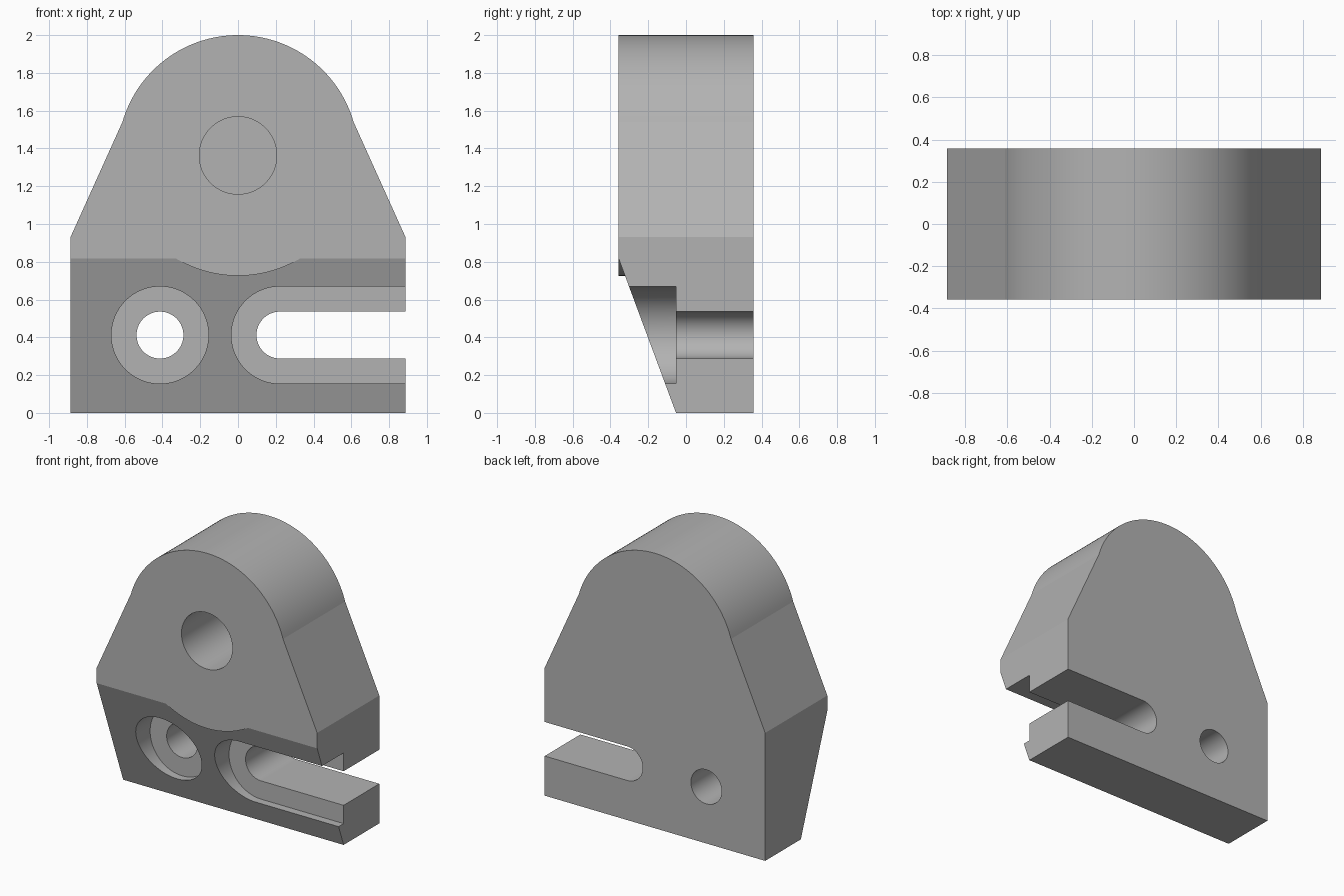
import bpy, bmesh
from math import radians, sin, cos, pi, asin
from mathutils import Vector

if "Cube" in bpy.data.objects:
    bpy.data.objects.remove(bpy.data.objects["Cube"], do_unlink=True)

HALF_W, HALF_D = 0.887, 0.357      # half width and half depth of the block
EYE_Z, EYE_R = 1.363, 0.637        # rounded top around the blind bore
LEDGE_Y = -0.053                   # counterbore floor and foot of the slope
BOLT_Z = 0.412


def arc(cx, cz, r, start, end, steps=64):
    """Points on an arc in the x-z plane, angles in degrees."""
    angles = [radians(start + (end - start) * i / steps) for i in range(steps + 1)]
    return [(cx + r * cos(a), cz + r * sin(a)) for a in angles]


def prism(name, points, low, high, along_x=False):
    """Extrude a profile: (x, z) along y, or (y, z) along x."""
    bm = bmesh.new()
    place = (lambda p: (low, p[0], p[1])) if along_x else (lambda p: (p[0], low, p[1]))
    face = bm.faces.new([bm.verts.new(place(p)) for p in points])
    new = bmesh.ops.extrude_face_region(bm, geom=[face])["geom"]
    shift = Vector((high - low, 0, 0) if along_x else (0, high - low, 0))
    bmesh.ops.translate(bm, vec=shift, verts=[v for v in new if isinstance(v, bmesh.types.BMVert)])
    bmesh.ops.recalc_face_normals(bm, faces=bm.faces)
    mesh = bpy.data.meshes.new(name)
    bm.to_mesh(mesh)
    bm.free()
    obj = bpy.data.objects.new(name, mesh)
    bpy.context.collection.objects.link(obj)
    return obj


def cylinder(name, cx, cz, r, low, high):
    return prism(name, arc(cx, cz, r, 0, 360, 128)[:-1], low, high)


def slot(name, cx, cz, r, low, high):
    """Round-ended slot open towards +x."""
    return prism(name, arc(cx, cz, r, 90, 270) + [(1.2, cz - r), (1.2, cz + r)], low, high)


def cut(target, cutter):
    mod = target.modifiers.new("cut", "BOOLEAN")
    mod.operation, mod.solver, mod.object = "DIFFERENCE", "EXACT", cutter
    bpy.context.view_layer.objects.active = target
    bpy.ops.object.modifier_apply(modifier=mod.name)
    bpy.data.objects.remove(cutter, do_unlink=True)


# Block with sloped shoulders and a round top
tip = math_angle = asin((1.54 - EYE_Z) / EYE_R) * 180 / pi
outline = [(-HALF_W, 0), (HALF_W, 0), (HALF_W, 0.93)]
outline += arc(0, EYE_Z, EYE_R, tip, 180 - tip) + [(-HALF_W, 0.93)]
body = prism("mounting_block", outline, -HALF_D, HALF_D)

# Sloped lower front, sparing the round boss
slope = (LEDGE_Y + HALF_D) / 0.818
front = -0.8
wedge = prism("slope_cutter",
              [(LEDGE_Y + 0.2 * slope, -0.2), (-HALF_D - 0.1 * slope, 0.918),
               (front, 0.918), (front, -0.2)], -1.2, 1.2, along_x=True)
cut(wedge, cylinder("boss_keeper", 0, EYE_Z, EYE_R, -1, 1))
cut(body, wedge)

# Blind bore in the boss
cut(body, cylinder("bore_cutter", 0, EYE_Z, 0.205, -0.6, 0.2))

# Counterbored bolt hole and counterbored open slot
for make, x in ((cylinder, -0.413), (slot, 0.222)):
    cut(body, make("counterbore_cutter", x, BOLT_Z, 0.257, -0.6, LEDGE_Y))
    cut(body, make("through_cutter", x, BOLT_Z, 0.124, -0.6, 0.6))

# Grey material and smooth curved walls
grey = bpy.data.materials.new("plain_grey")
grey.use_nodes = True
colour = (0.45, 0.45, 0.45, 1)
grey.diffuse_color = colour
grey.node_tree.nodes["Principled BSDF"].inputs["Base Color"].default_value = colour
body.data.materials.clear()
body.data.materials.append(grey)
for poly in body.data.polygons:
    poly.material_index = 0
bpy.ops.object.select_all(action="DESELECT")
body.select_set(True)
bpy.context.view_layer.objects.active = body
bpy.ops.object.shade_smooth_by_angle(angle=radians(5))
